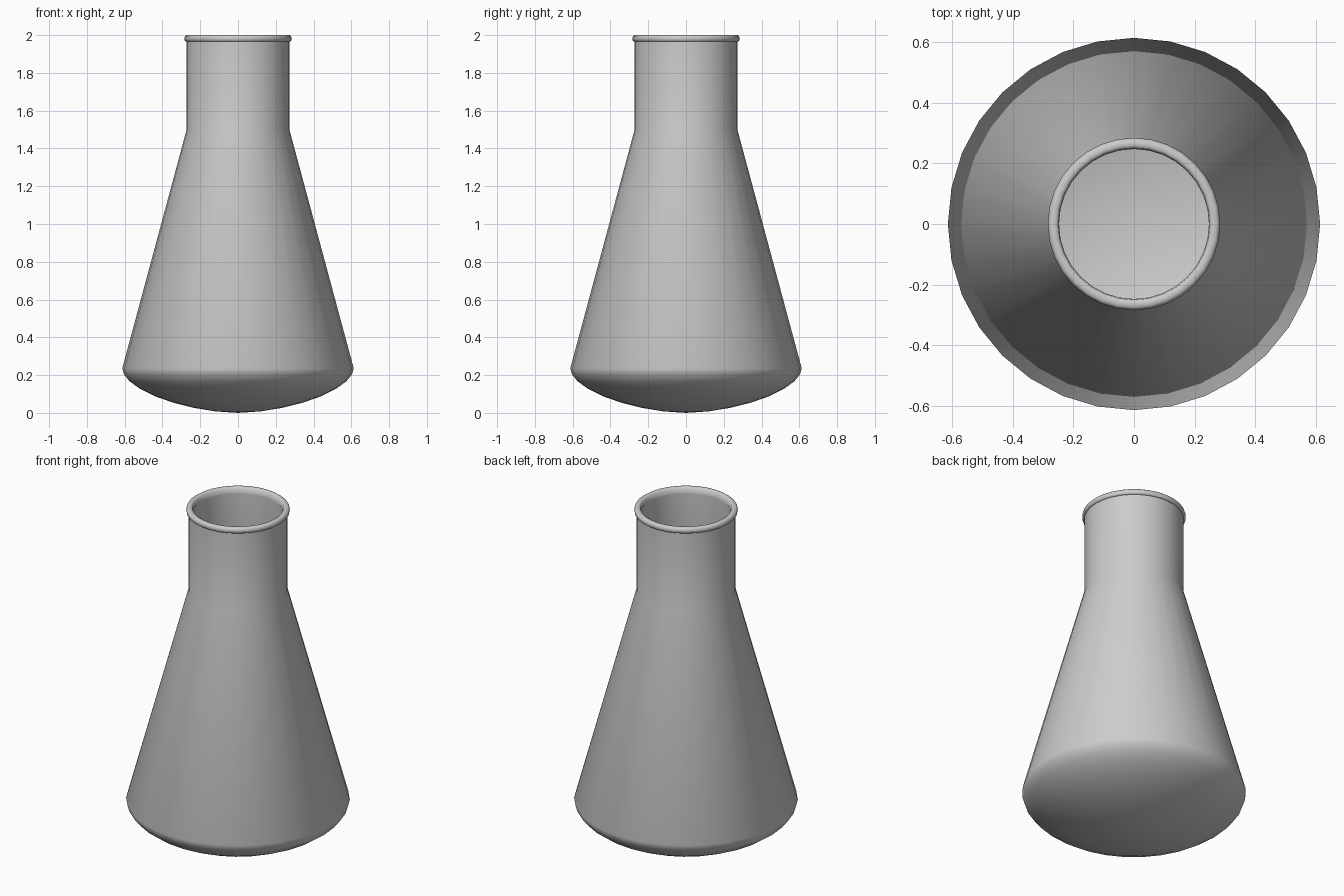
import bpy
import bmesh
import math

cube = bpy.data.objects.get("Cube")
if cube:
    bpy.data.objects.remove(cube, do_unlink=True)

SIDES = 32
glass = bpy.data.materials.new("pale_grey_glass")
glass.use_nodes = True
colour = (0.6, 0.6, 0.6, 1)
glass.diffuse_color = colour
glass.node_tree.nodes["Principled BSDF"].inputs["Base Color"].default_value = colour


def lathe(name, profile, closed, sharp_angle):
    """Spin a list of (radius, height) points around the z axis."""
    bm = bmesh.new()
    points = [bm.verts.new((r, 0, z)) for r, z in profile]
    edges = [bm.edges.new(pair) for pair in zip(points, points[1:])]
    if closed:
        edges.append(bm.edges.new((points[-1], points[0])))
    bmesh.ops.spin(bm, geom=points + edges, cent=(0, 0, 0), axis=(0, 0, 1),
                   angle=math.tau, steps=SIDES, use_merge=True)
    bmesh.ops.remove_doubles(bm, verts=bm.verts, dist=0.0005)
    bmesh.ops.recalc_face_normals(bm, faces=bm.faces)
    mesh = bpy.data.meshes.new(name)
    bm.to_mesh(mesh)
    bm.free()
    mesh.materials.append(glass)
    obj = bpy.data.objects.new(name, mesh)
    bpy.context.collection.objects.link(obj)
    bpy.ops.object.select_all(action="DESELECT")
    obj.select_set(True)
    bpy.context.view_layer.objects.active = obj
    bpy.ops.object.shade_smooth_by_angle(angle=math.radians(sharp_angle))
    return obj


# Body: rounded base, cone, neck, then back down the inner wall
outer = [(0, 0), (0.12, 0.008), (0.23, 0.026), (0.34, 0.053), (0.44, 0.088),
         (0.52, 0.128), (0.575, 0.168), (0.603, 0.203), (0.613, 0.235),
         (0.272, 1.5), (0.272, 1.985)]
inner = [(0.25, 1.985), (0.25, 1.5), (0.59, 0.235), (0.555, 0.183),
         (0.43, 0.113), (0.23, 0.05), (0, 0.024)]
lathe("flask_body", outer + inner, False, 60)

# Lip: rounded ring around the mouth
lip = [(0.247, 1.966), (0.276, 1.966), (0.282, 1.971), (0.284, 1.983),
       (0.281, 1.994), (0.273, 2.0), (0.259, 2.0), (0.25, 1.995)]
lathe("mouth_lip", lip, True, 60)
